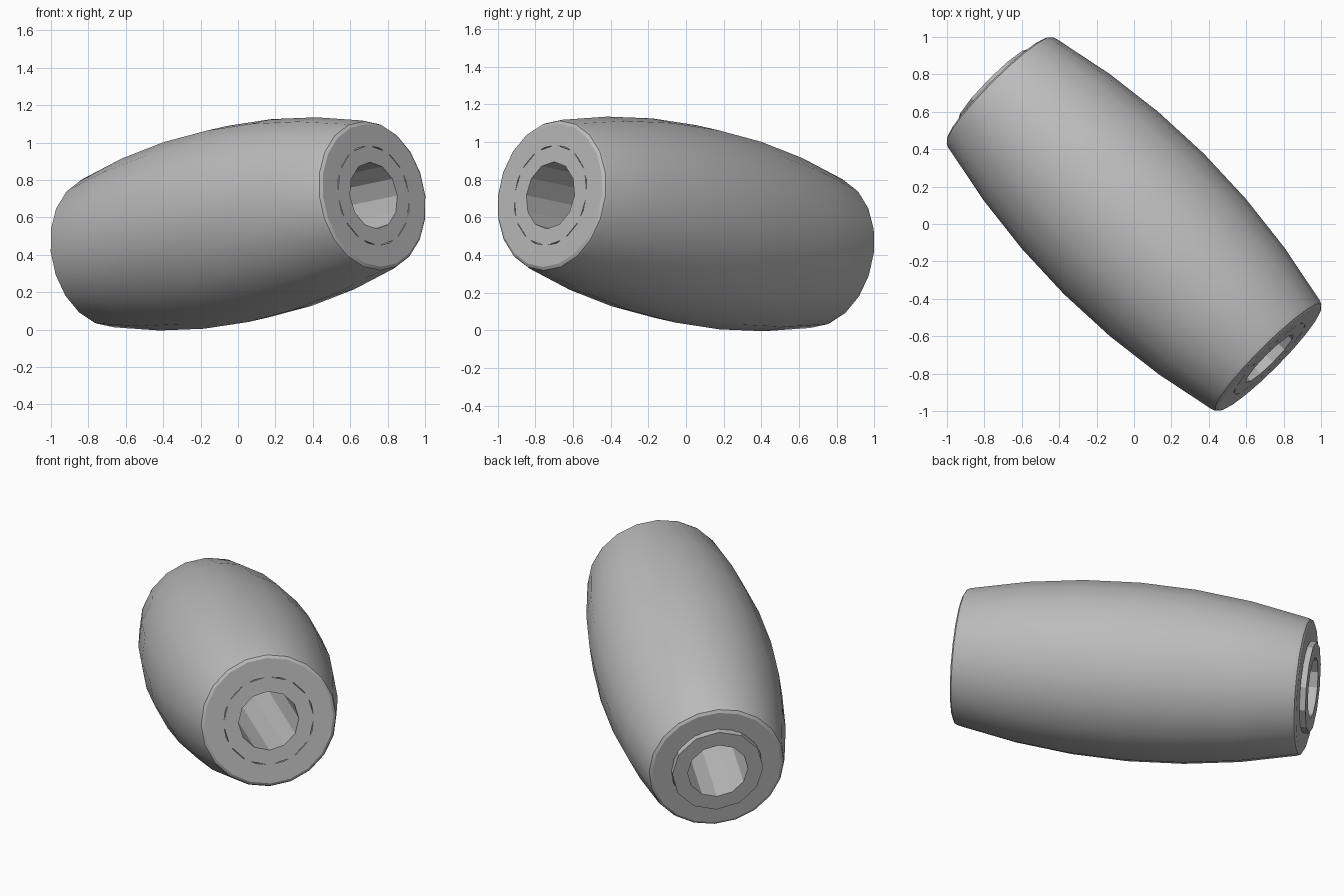
import bpy, bmesh, math
from mathutils import Vector, Matrix

cube = bpy.data.objects.get("Cube")
if cube:
    bpy.data.objects.remove(cube, do_unlink=True)

GREY = (0.5, 0.5, 0.5, 1)
mat = bpy.data.materials.new("plain grey")
mat.use_nodes = True
mat.diffuse_color = GREY
mat.node_tree.nodes["Principled BSDF"].inputs["Base Color"].default_value = GREY

# Tilted axis shared by both parts; local +z points to the front end
AXIS = Vector((1.45, -1.44, 0.304))
HALF = AXIS.length / 2
PLACE = Matrix.Translation((0, 0, 0.565)) @ AXIS.to_track_quat("Z", "Y").to_matrix().to_4x4()


def lathe(name, profile, outer_sides, inner_sides=None):
    """Revolve a closed (radius, height) profile into a tube."""
    bm = bmesh.new()
    rings = []
    for r, h in profile:
        rings.append([bm.verts.new((r * math.cos(a), r * math.sin(a), h))
                      for a in (math.tau * i / outer_sides for i in range(outer_sides))])
    for a, b in zip(rings, rings[1:] + rings[:1]):
        for i in range(outer_sides):
            j = (i + 1) % outer_sides
            bm.faces.new((a[i], a[j], b[j], b[i]))
    bmesh.ops.recalc_face_normals(bm, faces=bm.faces)
    mesh = bpy.data.meshes.new(name)
    bm.to_mesh(mesh)
    bm.free()
    mesh.materials.append(mat)
    ob = bpy.data.objects.new(name, mesh)
    ob.matrix_world = PLACE
    bpy.context.collection.objects.link(ob)
    bpy.ops.object.select_all(action="DESELECT")
    ob.select_set(True)
    bpy.context.view_layer.objects.active = ob
    bpy.ops.object.shade_smooth_by_angle(angle=math.radians(29))
    return ob


# Barrel body: bulging side, rounded rims, flat ends, bore for the sleeve
STEPS = 6
SHOULDER = HALF - 0.03
side = []
for i in range(STEPS + 1):
    t = 2 * i / STEPS - 1
    side.append((0.53 - 0.12 * t * t, t * SHOULDER))
rim = [(0.402, HALF - 0.01), (0.385, HALF)]
back_rim = [(r, -h) for r, h in reversed(rim)]
lathe("barrel_body", [(0.27, -HALF)] + back_rim + side + rim + [(0.27, HALF)], 20)

# Sleeve: flush at the front, standing proud at the back, open bore
lathe("inner_sleeve", [(0.18, -HALF - 0.035), (0.272, -HALF - 0.035),
                       (0.272, HALF), (0.18, HALF)], 12)
